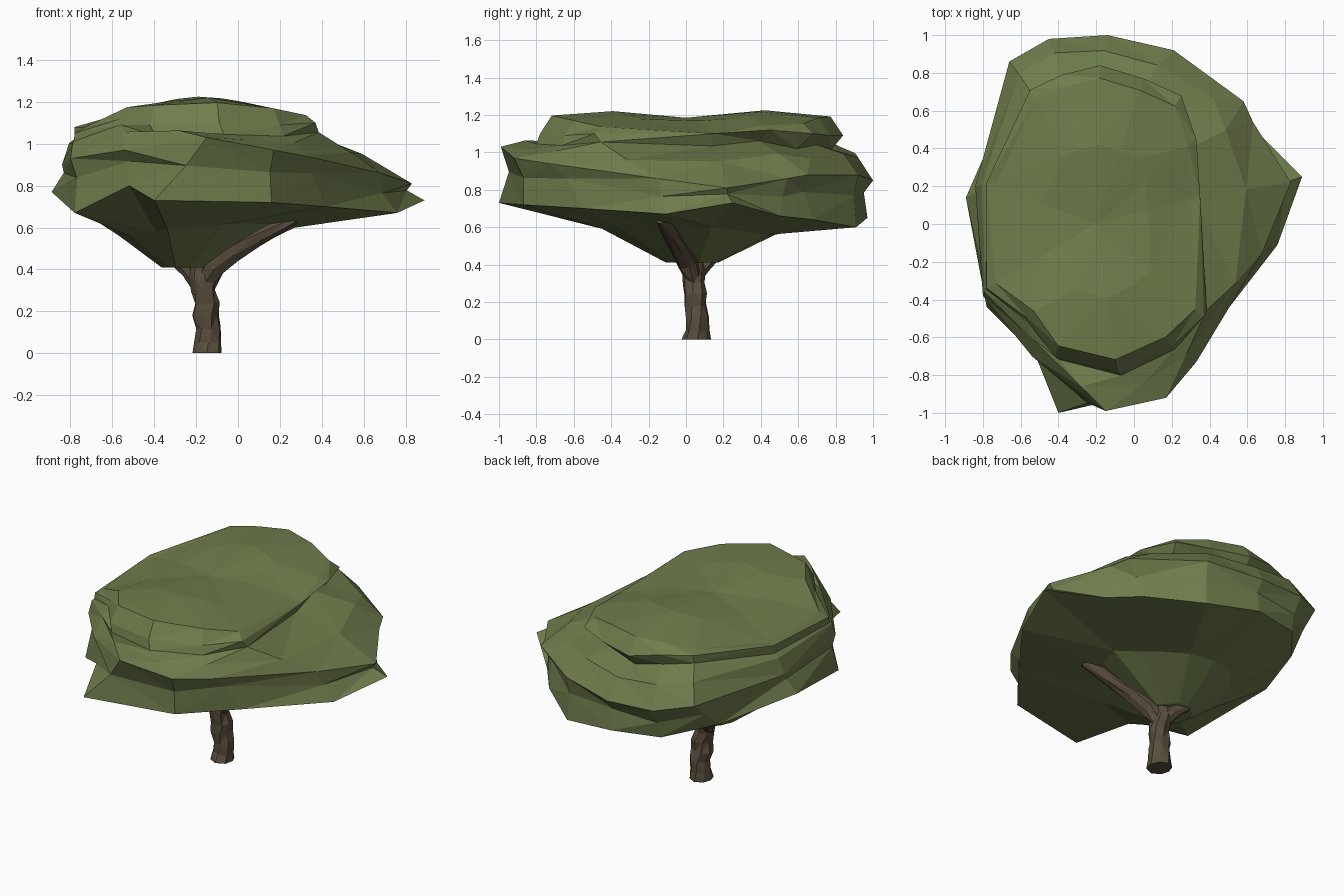
import bpy, bmesh, math, random
from mathutils import Vector

if "Cube" in bpy.data.objects:
    bpy.data.objects.remove(bpy.data.objects["Cube"])

random.seed(4)


def material(name, colour):
    m = bpy.data.materials.new(name)
    m.diffuse_color = (*colour, 1)
    m.use_nodes = True
    m.node_tree.nodes["Principled BSDF"].inputs["Base Color"].default_value = m.diffuse_color
    return m


leaf = material("leaf_green", (0.16, 0.205, 0.073))
bark = material("bark_brown", (0.10, 0.075, 0.046))


def loft(name, rings, mat, start=None, end=None):
    """Skin a stack of equal-length rings; close the ends on a point."""
    bm = bmesh.new()
    rows = [[bm.verts.new(p) for p in ring] for ring in rings]
    n = len(rows[0])
    for a, b in zip(rows, rows[1:]):
        for i in range(n):
            j = (i + 1) % n
            bm.faces.new((a[i], a[j], b[j], b[i]))
    for row, tip in ((rows[0], start), (rows[-1], end)):
        if tip is None:
            bm.faces.new(row)
        else:
            c = bm.verts.new(tip)
            for i in range(n):
                bm.faces.new((row[i], row[(i + 1) % n], c))
    bmesh.ops.triangulate(bm, faces=bm.faces[:])
    bmesh.ops.recalc_face_normals(bm, faces=bm.faces[:])
    me = bpy.data.meshes.new(name)
    bm.to_mesh(me)
    bm.free()
    me.materials.append(mat)
    ob = bpy.data.objects.new(name, me)
    bpy.context.collection.objects.link(ob)
    return ob


def tube(name, path, sides=8, rough=0.13):
    """Knobbly limb along (x, y, z, radius) points."""
    pts = [Vector(p[:3]) for p in path]
    rings = []
    for k, p in enumerate(pts):
        t = (pts[min(k + 1, len(pts) - 1)] - pts[max(k - 1, 0)]).normalized()
        if p.z == 0:
            t = Vector((0, 0, 1))
        v = Vector((0, 1, 0))
        v = (v - t * v.dot(t)).normalized()
        u = v.cross(t)
        ring = []
        for i in range(sides):
            a = math.tau * i / sides + 0.15 * k
            r = path[k][3] * random.uniform(1 - rough, 1 + rough)
            ring.append(p + u * r * math.cos(a) + v * r * math.sin(a))
        rings.append(ring)
    return loft(name, rings, bark)


# Trunk and its two limbs
tube("trunk", [(-.15, .06, 0, .076), (-.15, .06, .05, .066), (-.145, .06, .12, .06),
               (-.155, .05, .18, .064), (-.15, .05, .24, .058), (-.165, .04, .30, .06),
               (-.17, .04, .36, .064), (-.18, .04, .43, .05)])
tube("main_branch", [(-.16, .04, .33, .05), (-.11, .01, .42, .058), (-.02, -.03, .49, .055),
                     (.11, -.08, .56, .046), (.27, -.13, .645, .03)])
tube("small_branch", [(-.18, .05, .33, .045), (-.23, .10, .40, .042), (-.33, .18, .47, .03)])

# Canopy outlines: wide lower rim, middle rim, upper rim (counter-clockwise)
lower = [Vector(p) for p in (
    (.89, .25, .73), (.64, .50, .66), (.50, .68, .64), (.21, .91, .60), (-.14, .97, .65),
    (-.45, .90, .66), (-.68, .62, .70), (-.89, .14, .77), (-.78, -.44, .67),
    (-.52, -.70, .80), (-.40, -1, .73), (.16, -.87, .72), (.42, -.55, .70), (.76, -.11, .67))]
middle = [Vector(p) for p in (
    (.83, .22, .81), (.63, .54, .86), (.58, .65, .88), (.21, .92, .88), (-.14, 1, .85),
    (-.45, .98, .86), (-.66, .86, .90), (-.84, .20, .90), (-.80, -.38, .93),
    (-.54, -.70, .97), (-.15, -.99, 1.03), (.17, -.92, .97), (.33, -.73, .94), (.68, -.15, .86))]
upper = [Vector(p) for p in (
    (.35, .15, 1.10), (.33, .45, 1.12), (.25, .68, 1.10), (.05, .77, 1.09), (-.18, .84, 1.09),
    (-.38, .79, 1.13), (-.55, .71, 1.14), (-.78, .22, 1.08), (-.78, -.34, 1.05),
    (-.56, -.50, 1.12), (-.42, -.70, 1.09), (-.09, -.78, 1.10), (.20, -.65, 1.09),
    (.37, -.49, 1.10))]


def blend(a, b, t):
    return [p.lerp(q, t) for p, q in zip(a, b)]


def scaled(ring, s, centre=(-.2, 0), z=None, jitter=0.0):
    """Shrink a ring about a centre, optionally setting its height."""
    c = Vector(centre)
    out = []
    for p in ring:
        q = c + (p.xy - c) * s * (1 + random.uniform(-jitter, jitter))
        h = p.z if z is None else z
        out.append(Vector((*q, h + random.uniform(-jitter, jitter))))
    return out


def dome(ring):
    """Lift a ring onto the crown: arched across x, slightly saddled along y."""
    for p in ring:
        y = abs(p.y)
        p.z = max(p.z, 1.19 + .2 * min(y, .45) ** 2 - .12 * max(0, y - .45)
                  - .4 * (p.x + .16) ** 2)
    return ring


# Underside hollows a little where the main branch runs
root = Vector((-.28, .04))
under = scaled(lower, .47, root, z=.56)
for p in under:
    p.z += .06 * max(0, (p.xy - root).normalized().dot(Vector((.78, -.62))))

# Notch under the upper rim: deep at back right, fading out at front left
notch = scaled(blend(middle, upper, .92), 1, jitter=.015)
for p in notch:
    d = max(0, Vector((p.x + .2, p.y)).normalized().dot(Vector((.75, .66))))
    p.x -= (p.x + .2) * .14 * d
    p.y -= p.y * .14 * d
    p.z -= .03 + .02 * d

canopy = [
    scaled(lower, .14, root, z=.41),
    under,
    lower,
    scaled(blend(lower, middle, .6), .965, jitter=.02),
    middle,
    scaled(blend(middle, upper, .48), 1.0, jitter=.02),
    notch,
    upper,
    dome(scaled(upper, .92)),
    dome(scaled(upper, .5, z=1.1)),
]
loft("canopy", canopy, leaf, start=(-.28, .04, .41), end=(-.2, 0, 1.185))
